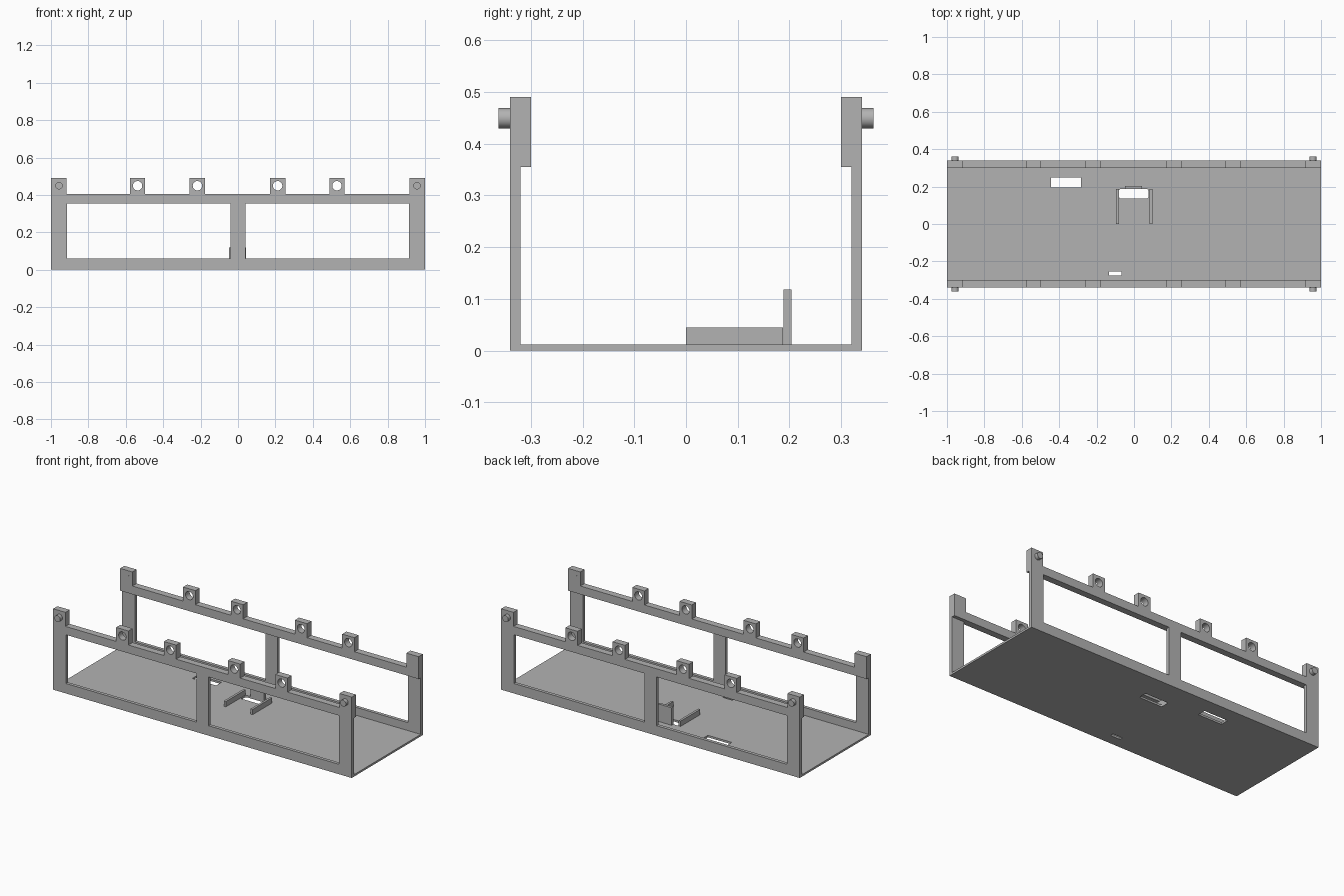
import bpy, bmesh
from math import radians
from mathutils import Matrix, Vector

cube = bpy.data.objects.get("Cube")
if cube:
    bpy.data.objects.remove(cube, do_unlink=True)

grey = bpy.data.materials.new("plain grey")
grey.use_nodes = True
grey.diffuse_color = (0.45, 0.45, 0.45, 1)
grey.node_tree.nodes["Principled BSDF"].inputs["Base Color"].default_value = grey.diffuse_color


def finish(name, bm):
    bmesh.ops.recalc_face_normals(bm, faces=bm.faces)
    mesh = bpy.data.meshes.new(name)
    bm.to_mesh(mesh)
    bm.free()
    mesh.materials.append(grey)
    obj = bpy.data.objects.new(name, mesh)
    bpy.context.collection.objects.link(obj)
    return obj


def box(name, x, y, z, round_corners=0):
    """Box from (min, max) ranges, optionally with rounded upright edges."""
    bm = bmesh.new()
    lo, hi = (Vector(c) for c in zip(x, y, z))
    size = Matrix.Diagonal((*(hi - lo), 1))
    bmesh.ops.create_cube(bm, size=1, matrix=Matrix.Translation((lo + hi) / 2) @ size)
    if round_corners:
        upright = [e for e in bm.edges if abs(e.verts[0].co.z - e.verts[1].co.z) > 0.001]
        bmesh.ops.bevel(bm, geom=upright, offset=round_corners, segments=4,
                        profile=0.5, affect='EDGES')
    return finish(name, bm)


def rod(name, x, z, radius, y):
    """Cylinder lying along y."""
    bm = bmesh.new()
    place = Matrix.Translation((x, sum(y) / 2, z)) @ Matrix.Rotation(radians(90), 4, 'X')
    bmesh.ops.create_cone(bm, cap_ends=True, segments=32, radius1=radius, radius2=radius,
                          depth=y[1] - y[0], matrix=place)
    return finish(name, bm)


def activate(obj):
    bpy.ops.object.select_all(action='DESELECT')
    bpy.context.view_layer.objects.active = obj
    obj.select_set(True)


def cut(obj, cutter):
    cutter.hide_render = True
    mod = obj.modifiers.new("cut", 'BOOLEAN')
    mod.operation, mod.solver, mod.object = 'DIFFERENCE', 'EXACT', cutter
    activate(obj)
    bpy.ops.object.modifier_apply(modifier=mod.name)
    bpy.data.objects.remove(cutter, do_unlink=True)


def smooth(obj):
    activate(obj)
    bpy.ops.object.shade_smooth_by_angle(angle=radians(35))


def mirror(obj, axis):
    mod = obj.modifiers.new("mirror", 'MIRROR')
    mod.use_axis = [a == axis for a in "xyz"]
    mod.use_mirror_merge = False


OUT, IN, THIN = -0.34, -0.30, -0.32      # wall outside, thick rail inside, thin wall inside
RAIL_LOW, RAIL_TOP, TAB_TOP, PIN_Z = 0.355, 0.405, 0.49, 0.449
LUGS = (-0.537, -0.217, 0.212, 0.529)

# Side frame: stepped outline pulled to the rail's thickness
tabs = [(-1, -0.918)] + [(c - 0.041, c + 0.041) for c in LUGS] + [(0.918, 1)]
outline = [(-1, 0)]
for left, right in tabs:
    outline += [(left, RAIL_TOP), (left, TAB_TOP), (right, TAB_TOP), (right, RAIL_TOP)]
outline = [p for p in outline if p not in ((-1, RAIL_TOP), (1, RAIL_TOP))] + [(1, 0)]
bm = bmesh.new()
face = bm.faces.new([bm.verts.new((x, OUT, z)) for x, z in outline])
pulled = bmesh.ops.extrude_face_region(bm, geom=[face], use_keep_orig=True)["geom"]
bmesh.ops.translate(bm, vec=(0, IN - OUT, 0),
                    verts=[v for v in pulled if isinstance(v, bmesh.types.BMVert)])
frame = finish("side_frames", bm)

# Thinner wall under the rail, two windows, lug holes
cut(frame, box("relief_cutter", (-1.1, 1.1), (THIN, -0.2), (-0.1, RAIL_LOW)))
for x in ((-0.915, -0.041), (0.041, 0.915)):
    cut(frame, box("window_cutter", x, (-0.4, -0.2), (0.06, RAIL_LOW)))
for x in LUGS:
    cut(frame, rod("hole_cutter", x, PIN_Z, 0.025, (-0.4, -0.2)))
smooth(frame)
mirror(frame, "y")

# Corner pins
for name, x in (("right_pins", -0.957), ("left_pins", 0.957)):
    pin = rod(name, x, PIN_Z, 0.0195, (-0.362, IN + 0.0005))
    smooth(pin)
    mirror(pin, "y")

# Floor with its slots
floor = box("floor", (-1, 1), (THIN, -THIN), (0, 0.012))
cut(floor, box("cable_slot", (-0.444, -0.284), (0.196, 0.248), (-0.1, 0.1)))
cut(floor, box("plug_slot", (-0.08, 0.077), (0.135, 0.188), (-0.1, 0.1), 0.012))
cut(floor, box("small_slot", (-0.133, -0.068), (-0.275, -0.255), (-0.1, 0.1)))
smooth(floor)

# Holder on the floor: two guide rails and a back stop
box("right_guide", (-0.095, -0.081), (0, 0.187), (0.01, 0.044))
box("left_guide", (0.084, 0.098), (0, 0.187), (0.01, 0.044))
box("back_stop", (-0.047, 0.044), (0.188, 0.204), (0.01, 0.118))
